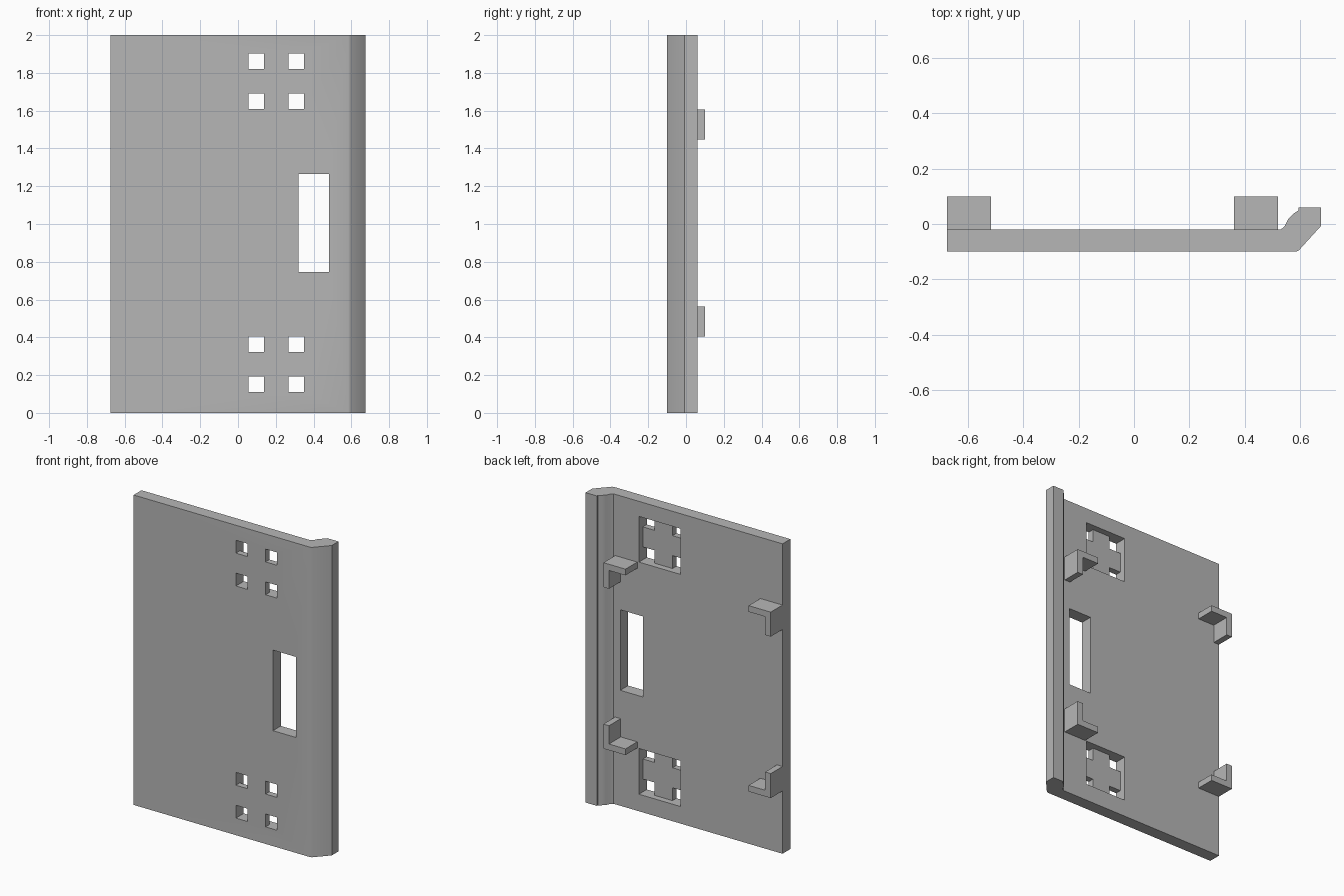
import bpy
import bmesh
import math
from mathutils import Vector

cube = bpy.data.objects.get("Cube")
if cube:
    bpy.data.objects.remove(cube, do_unlink=True)

FRONT, BACK, HEIGHT = -0.10, -0.02, 2.0

grey = bpy.data.materials.new("plain grey")
grey.use_nodes = True
grey.diffuse_color = (0.47, 0.47, 0.47, 1)
grey.node_tree.nodes["Principled BSDF"].inputs["Base Color"].default_value = grey.diffuse_color


def add_object(name, bm):
    bmesh.ops.recalc_face_normals(bm, faces=bm.faces)
    mesh = bpy.data.meshes.new(name)
    bm.to_mesh(mesh)
    bm.free()
    mesh.materials.append(grey)
    obj = bpy.data.objects.new(name, mesh)
    bpy.context.collection.objects.link(obj)
    return obj


def prism(name, outline, direction):
    """Extrude a closed outline along a direction."""
    bm = bmesh.new()
    face = bm.faces.new([bm.verts.new(p) for p in outline])
    top = bmesh.ops.extrude_face_region(bm, geom=[face])["geom"]
    verts = [v for v in top if isinstance(v, bmesh.types.BMVert)]
    bmesh.ops.translate(bm, verts=verts, vec=Vector(direction))
    return add_object(name, bm)


def cut(target, x0, x1, y0, y1, z0, z1):
    """Cut a box out of the target."""
    box = [(x0, y0, z0), (x1, y0, z0), (x1, y0, z1), (x0, y0, z1)]
    cutter = prism("cutter", box, (0, y1 - y0, 0))
    cutter.hide_render = True
    mod = target.modifiers.new("cut", "BOOLEAN")
    mod.operation = "DIFFERENCE"
    mod.solver = "EXACT"
    mod.object = cutter
    bpy.context.view_layer.objects.active = target
    bpy.ops.object.modifier_apply(modifier=mod.name)
    bpy.data.objects.remove(cutter, do_unlink=True)


# Door panel with an angled grip lip along its left edge
profile = [(-0.675, FRONT), (0.585, FRONT), (0.595, -0.096), (0.675, -0.008),
           (0.675, 0.06), (0.595, 0.06), (0.595, 0.05), (0.575, 0.036),
           (0.558, 0.019), (0.543, -0.010), (0.530, BACK), (-0.675, BACK)]
panel = prism("door_panel", [(x, y, 0) for x, y in profile], (0, 0, HEIGHT))

# Handle slot
cut(panel, 0.32, 0.483, -0.2, 0.2, 0.745, 1.265)

# Square back pockets, each with a through hole in every corner
for z in (0.11, 1.608):
    size, hole = 0.295, 0.083
    cut(panel, 0.055, 0.055 + size, -0.06, 0.1, z, z + size)
    for dx in (0, size - hole):
        for dz in (0, size - hole):
            x = 0.055 + dx
            cut(panel, x, x + hole, -0.2, -0.04, z + dz, z + dz + hole)

bpy.ops.object.select_all(action="DESELECT")
panel.select_set(True)
bpy.context.view_layer.objects.active = panel
bpy.ops.object.shade_smooth_by_angle(angle=math.radians(32))

# L-shaped corner brackets on the back, corners pointing outward
LEG, THICK = 0.158, 0.04
ell = [(0, 0), (LEG, 0), (LEG, THICK), (THICK, THICK), (THICK, LEG), (0, LEG)]
for side, x, sx in (("right", -0.675, 1), ("left", 0.52, -1)):
    for level, z, sz in (("lower", 0.405, 1), ("upper", 1.605, -1)):
        outline = [(x + sx * u, BACK, z + sz * v) for u, v in ell]
        prism(f"{level}_{side}_bracket", outline, (0, 0.1 - BACK, 0))
